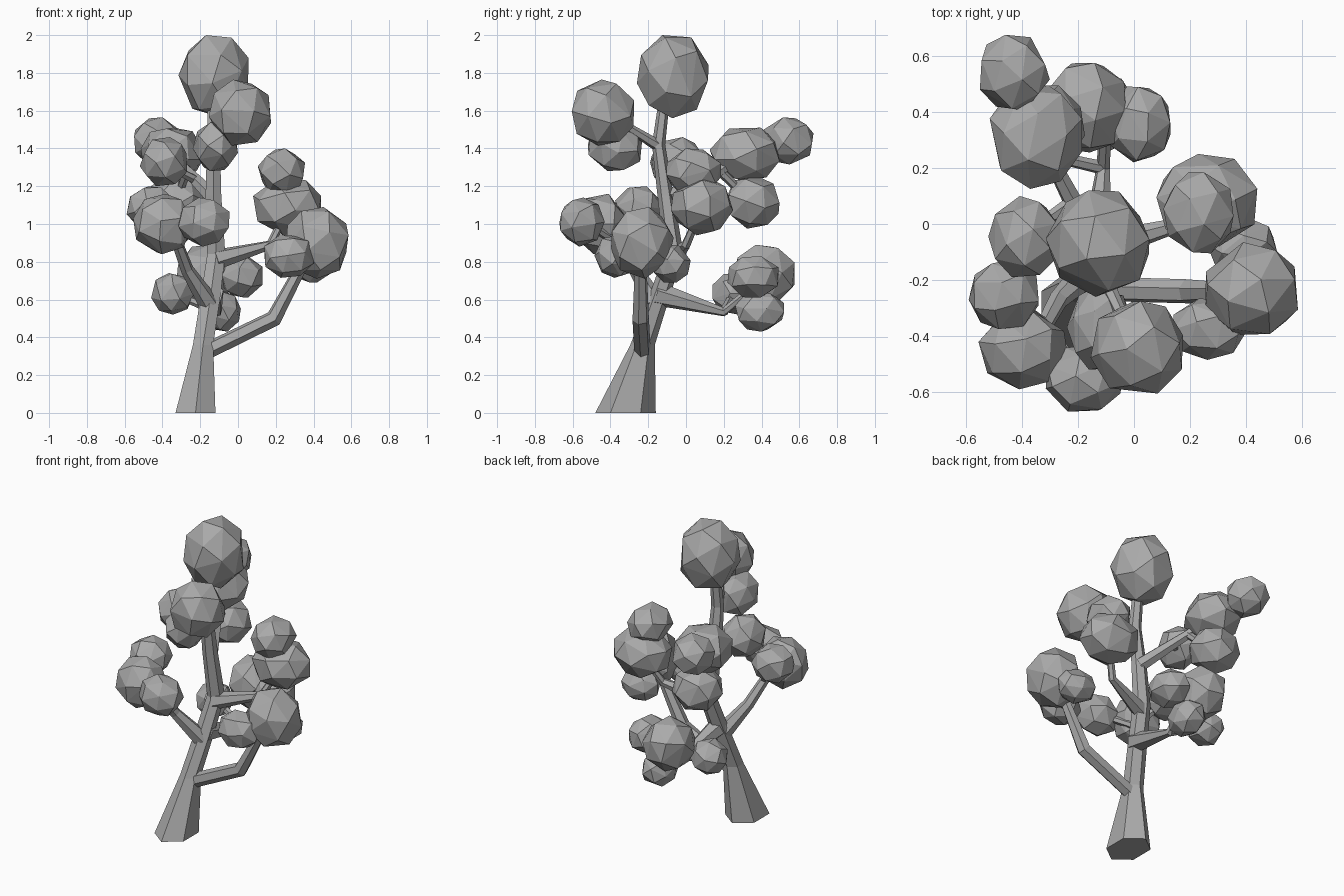
import bpy, bmesh, math, random
from mathutils import Vector, Euler

random.seed(4)
cube = bpy.data.objects.get("Cube")
if cube:
    bpy.data.objects.remove(cube)

grey = bpy.data.materials.new("plain grey")
grey.use_nodes = True
grey.diffuse_color = (0.4, 0.4, 0.4, 1)
grey.node_tree.nodes["Principled BSDF"].inputs["Base Color"].default_value = (0.4, 0.4, 0.4, 1)


def finish(bm, name):
    bmesh.ops.recalc_face_normals(bm, faces=bm.faces)
    mesh = bpy.data.meshes.new(name)
    bm.to_mesh(mesh)
    bm.free()
    mesh.materials.append(grey)
    obj = bpy.data.objects.new(name, mesh)
    bpy.context.collection.objects.link(obj)


def limb(name, path, sides=6, upright=False):
    """Tapered faceted tube; each path point is x, y, z, radius (and depth radius)."""
    bm = bmesh.new()
    pts = [Vector(p[:3]) for p in path]
    rings = []
    for i, p in enumerate(path):
        along = (pts[min(i + 1, len(pts) - 1)] - pts[max(i - 1, 0)]).normalized()
        if upright:
            u, v = Vector((1, 0, 0)), Vector((0, 1, 0))
        else:
            u = along.orthogonal().normalized() if i == 0 else (u - along * u.dot(along)).normalized()
            v = along.cross(u)
        ring = []
        for k in range(sides):
            a = math.tau * (k + 0.5) / sides
            ring.append(bm.verts.new(pts[i] + u * p[3] * math.cos(a) + v * p[-1] * math.sin(a)))
        rings.append(ring)
    for low, high in zip(rings, rings[1:]):
        for k in range(sides):
            n = (k + 1) % sides
            bm.faces.new((low[k], low[n], high[n], high[k]))
    bm.faces.new(rings[0])
    bm.faces.new(rings[-1])
    finish(bm, name)


def leaf_clump(name, centre, half, count=22):
    """Faceted ball: hull of evenly spread points, fitted to its half sizes."""
    turn = Euler([random.uniform(0, math.tau) for _ in range(3)]).to_matrix()
    golden = math.pi * (3 - math.sqrt(5))
    pts = []
    for i in range(count):
        h = 1 - (2 * i + 1) / count
        r = math.sqrt(1 - h * h)
        pts.append(turn @ Vector((r * math.cos(i * golden), r * math.sin(i * golden), h)))
    for axis in range(3):
        lo = min(p[axis] for p in pts)
        hi = max(p[axis] for p in pts)
        for p in pts:
            p[axis] = centre[axis] + half[axis] * (2 * (p[axis] - lo) / (hi - lo) - 1)
    bm = bmesh.new()
    for p in pts:
        bm.verts.new(p)
    bmesh.ops.convex_hull(bm, input=bm.verts)
    finish(bm, name)


# Trunk
limb("trunk", [(-.225, -.32, 0, .122, .16), (-.185, -.23, .36, .062, .065),
               (-.145, -.14, .62, .06, .055), (-.115, -.065, .84, .055, .052),
               (-.13, -.108, 1.15, .048, .043), (-.13, -.145, 1.42, .04, .035),
               (-.13, -.12, 1.62, .035, .03)], upright=True)

# Branches
limb("right_low_branch", [(-.18, -.23, .32, .045), (.19, -.24, .5, .045), (.36, -.24, .82, .03)])
limb("right_high_branch", [(-.12, -.08, .81, .055), (.17, 0, .89, .025), (.25, .07, 1.05, .02)])
limb("right_crown_twig", [(.25, .07, 1.05, .03), (.23, .04, 1.28, .02)])
limb("back_low_branch", [(-.14, -.15, .63, .065), (-.11, .2, .535, .025), (-.1, .4, .7, .02)])
limb("back_low_twig", [(-.11, .2, .535, .025), (-.33, .25, .63, .02)])
limb("left_front_branch", [(-.155, -.16, .58, .055), (-.27, -.27, .76, .035), (-.34, -.4, .95, .028)])
limb("left_side_twig", [(-.32, -.36, .9, .025), (-.45, -.26, 1.08, .02)])
limb("front_twig", [(-.32, -.36, .9, .025), (-.2, -.52, 1.0, .02)])
limb("back_high_branch", [(-.13, -.09, 1.14, .045), (-.27, .18, 1.28, .03),
                          (-.35, .3, 1.37, .028), (-.42, .54, 1.44, .02)])
limb("back_middle_twig", [(-.27, .18, 1.28, .025), (-.33, .34, 1.12, .02)])
limb("left_high_twig", [(-.22, .08, 1.23, .025), (-.39, -.04, 1.32, .02)])
limb("front_high_branch", [(-.13, -.14, 1.41, .032), (-.07, -.27, 1.49, .025), (0, -.42, 1.58, .02)])
limb("front_high_twig", [(-.07, -.27, 1.49, .025), (-.12, -.36, 1.41, .02)])

# Leaf clumps: centre and half sizes
clumps = {
    "crown": ((-.13, -.07, 1.78), (.185, .19, .22)),
    "front_crown": ((.01, -.44, 1.59), (.165, .165, .175)),
    "front_high": ((-.12, -.375, 1.41), (.12, .145, .13)),
    "back_tip": ((-.425, .54, 1.44), (.125, .135, .125)),
    "back_high": ((-.35, .31, 1.37), (.165, .185, .14)),
    "back_middle": ((-.33, .345, 1.115), (.155, .15, .14)),
    "left_high": ((-.395, -.045, 1.33), (.125, .145, .13)),
    "right_crown": ((.23, .04, 1.28), (.125, .145, .12)),
    "right_high": ((.26, .085, 1.09), (.18, .165, .15)),
    "right_large": ((.42, -.23, .9), (.165, .165, .19)),
    "right_front": ((.27, -.375, .83), (.13, .11, .115)),
    "right_back": ((.385, -.075, .79), (.125, .1, .1)),
    "left_side": ((-.465, -.25, 1.09), (.125, .125, .11)),
    "left_front": ((-.395, -.45, 1.0), (.16, .14, .16)),
    "front_middle": ((-.18, -.55, 1.01), (.135, .12, .13)),
    "back_low_large": ((-.175, .415, .73), (.15, .16, .16)),
    "back_low_right": ((.02, .355, .72), (.11, .135, .11)),
    "back_lowest": ((-.085, .39, .54), (.1, .13, .11)),
    "back_low_left": ((-.345, .25, .63), (.115, .11, .11)),
}
for part, (centre, half) in clumps.items():
    leaf_clump(part + "_leaves", centre, half)
